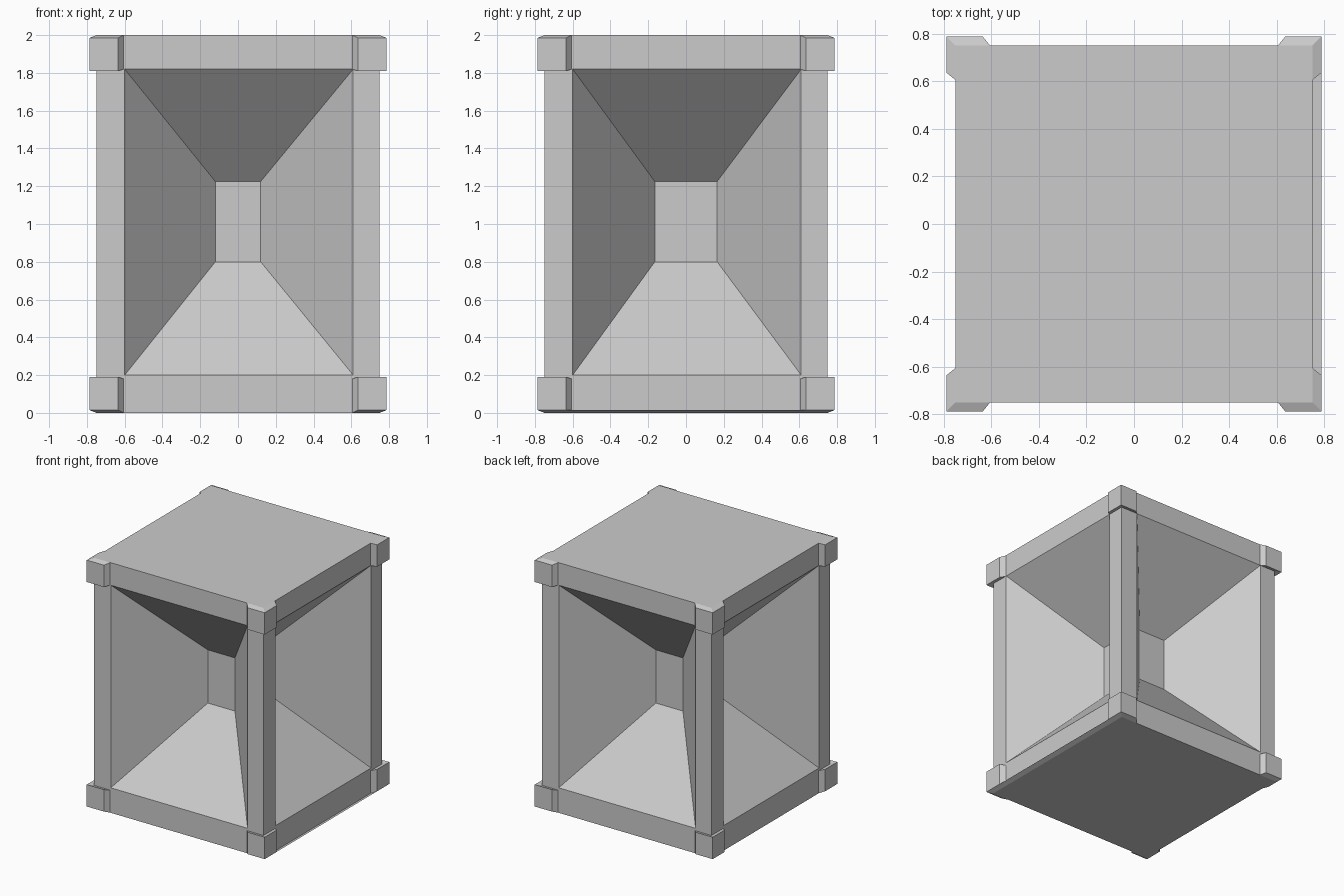
import bpy, bmesh
from mathutils import Matrix, Vector
from math import pi

if "Cube" in bpy.data.objects:
    bpy.data.objects.remove(bpy.data.objects["Cube"])


def make_object(name, bm):
    mesh = bpy.data.meshes.new(name)
    bm.to_mesh(mesh)
    bm.free()
    obj = bpy.data.objects.new(name, mesh)
    bpy.context.collection.objects.link(obj)
    return obj


def ring(bm, u0, u1, z0, z1, y, rot):
    pts = [(u0, y, z0), (u1, y, z0), (u1, y, z1), (u0, y, z1)]
    return [bm.verts.new(rot @ Vector(p)) for p in pts]


# Crate body: square frame with a funnel-shaped recess in each side
H = 0.75
bm = bmesh.new()
for k in range(4):
    rot = Matrix.Rotation(k * pi / 2, 3, 'Z')
    half, depth = ((0.12, 0.21), (0.165, 0.155))[k % 2]
    rings = [ring(bm, -H, H, 0, 2, -H, rot),
             ring(bm, -0.6, 0.61, 0.2, 1.82, -H, rot),
             ring(bm, -half, half, 0.8, 1.225, -depth, rot)]
    for a, b in zip(rings, rings[1:]):
        for i in range(4):
            j = (i + 1) % 4
            bm.faces.new((a[i], a[j], b[j], b[i]))
    bm.faces.new(rings[-1])
for z in (0, 2):
    bm.faces.new([bm.verts.new((x * H, y * H, z))
                  for x, y in ((-1, -1), (1, -1), (1, 1), (-1, 1))])
bmesh.ops.remove_doubles(bm, verts=bm.verts, dist=0.0005)
bmesh.ops.recalc_face_normals(bm, faces=bm.faces)
make_object("crate_body", bm)

# Corner guards: chamfered L-shaped brackets, mirrored to all eight corners
OUT = 0.787
profile = [(0.605, H), (0.635, OUT), (OUT, OUT), (OUT, 0.635), (H, 0.605), (H, H)]


def corner_guard(name, sx, sy, top):
    bm = bmesh.new()
    low, high = [], []
    for x, y in profile:
        edge_z = 1.985 if max(x, y) > 0.76 else 2.0
        base_z = 1.81 if max(x, y) > 0.76 else 1.82
        for verts, z in ((low, base_z), (high, edge_z)):
            verts.append(bm.verts.new((sx * x, sy * y, z if top else 2 - z + 0.0)))
    for i in range(5):
        bm.faces.new((low[i], low[i + 1], high[i + 1], high[i]))
    bm.faces.new((low[5], low[0], high[0], high[5]))
    for v in (low, high):
        bm.faces.new((v[0], v[1], v[2], v[5]))
        bm.faces.new((v[5], v[2], v[3], v[4]))
    bmesh.ops.recalc_face_normals(bm, faces=bm.faces)
    make_object(name, bm)


for sx in (-1, 1):
    for sy in (-1, 1):
        for top in (False, True):
            corner_guard(f"{'top' if top else 'bottom'}_corner_guard", sx, sy, top)

# Thin sloping lip along the bottom of the right side
bm = bmesh.new()
bm.faces.new([bm.verts.new(p) for p in ((H, -0.605, 0), (H, 0.605, 0),
                                        (OUT, 0.635, 0.015), (OUT, -0.635, 0.015))])
bmesh.ops.reverse_faces(bm, faces=bm.faces)
make_object("bottom_lip", bm)
